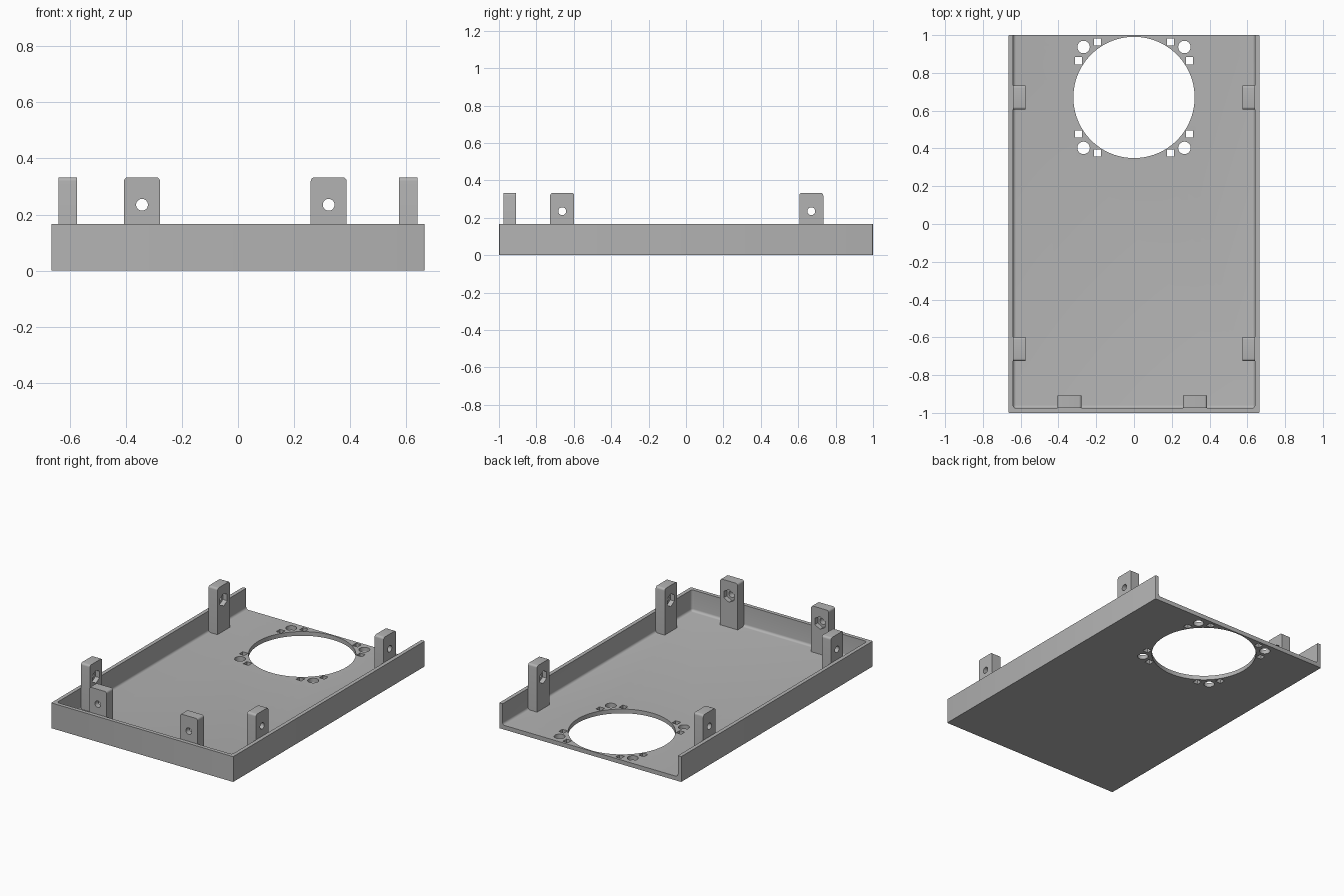
import bpy, bmesh
from math import pi, radians
from mathutils import Matrix, Vector

cube = bpy.data.objects.get("Cube")
if cube:
    bpy.data.objects.remove(cube, do_unlink=True)

HALF_X, HALF_Y, WALL, FLOOR, RIM = 0.665, 1.0, 0.025, 0.028, 0.167

grey = bpy.data.materials.new("plain grey")
grey.use_nodes = True
grey.diffuse_color = (0.45, 0.45, 0.45, 1)
grey.node_tree.nodes["Principled BSDF"].inputs["Base Color"].default_value = (0.45, 0.45, 0.45, 1)


def finish(name, bm, matrix=Matrix()):
    mesh = bpy.data.meshes.new(name)
    bmesh.ops.recalc_face_normals(bm, faces=bm.faces)
    bm.transform(matrix)
    bm.to_mesh(mesh)
    bm.free()
    mesh.materials.append(grey)
    obj = bpy.data.objects.new(name, mesh)
    bpy.context.collection.objects.link(obj)
    return obj


def box(name, lo, hi, radius=0, rounded=None, segments=5, matrix=Matrix()):
    """Box between two corners; edges passing the rounded test get a fillet."""
    bm = bmesh.new()
    lo, hi = Vector(lo), Vector(hi)
    size = hi - lo
    bmesh.ops.create_cube(bm, size=1)
    bm.transform(Matrix.Translation((lo + hi) / 2) @ Matrix.Diagonal((*size, 1)))
    if rounded:
        edges = [e for e in bm.edges if rounded(e.verts[0].co, e.verts[1].co)]
        bmesh.ops.bevel(bm, geom=edges, offset=radius, segments=segments,
                        profile=0.5, affect='EDGES')
    return finish(name, bm, matrix)


def rod(radius, depth, sides, matrix):
    bm = bmesh.new()
    bmesh.ops.create_cone(bm, cap_ends=True, segments=sides, radius1=radius,
                          radius2=radius, depth=depth)
    return finish("cutter", bm, matrix)


def cut(obj, cutters):
    bpy.context.view_layer.objects.active = obj
    for cutter in cutters:
        cutter.hide_render = True
        mod = obj.modifiers.new("cut", 'BOOLEAN')
        mod.operation, mod.solver, mod.object = 'DIFFERENCE', 'EXACT', cutter
        bpy.ops.object.modifier_apply(modifier=mod.name)
        bpy.data.objects.remove(cutter, do_unlink=True)


def smooth(obj):
    bpy.ops.object.select_all(action='DESELECT')
    obj.select_set(True)
    bpy.context.view_layer.objects.active = obj
    bpy.ops.object.shade_smooth_by_angle(angle=radians(30))


# Open-backed tray with filleted inside edges
tray = box("tray", (-HALF_X, -HALF_Y, 0), (HALF_X, HALF_Y, RIM), 0.005,
           lambda a, b: abs(a.z - b.z) > 0.1, 3)
inner_x, inner_y = HALF_X - WALL, HALF_Y - WALL


def inside_edge(a, b):
    upright = abs(a.z - b.z) > 0.1 and a.y < 0
    along_floor = max(a.z, b.z) < 0.1 and min(a.y, b.y) < 0
    return upright or along_floor


cavity = box("cutter", (-inner_x, -inner_y, FLOOR), (inner_x, HALF_Y + 0.2, RIM + 0.2),
             0.016, inside_edge)
cut(tray, [cavity])

# Fan opening, screw holes and square slots
FAN_Y = 0.67
cutters = [rod(0.321, 0.2, 96, Matrix.Translation((0, FAN_Y, 0)))]
for sx in (-1, 1):
    for sy in (-1, 1):
        cutters.append(rod(0.033, 0.2, 32, Matrix.Translation((sx * 0.267, FAN_Y + sy * 0.267, 0))))
        for dx, dy in ((0.193, 0.294), (0.293, 0.194)):
            x, y, h = sx * dx, FAN_Y + sy * dy, 0.019
            cutters.append(box("cutter", (x - h, y - h, -0.1), (x + h, y + h, 0.1)))
cut(tray, cutters)
smooth(tray)


# Mounting tabs: screw hole with a hexagonal nut pocket on the inner side
def tab(name, location, angle):
    place = Matrix.Translation(location) @ Matrix.Rotation(angle, 4, 'Z')
    width, depth, top, hole_z = 0.064, 0.066, 0.333, 0.235
    obj = box(name, (-width, 0, FLOOR - 0.01), (width, depth, top), 0.014,
              lambda a, b: min(a.z, b.z) > 0.3 and abs(a.y - b.y) > 0.01, 5, place)
    along_y = Matrix.Rotation(pi / 2, 4, 'X')
    hole = rod(0.021, 0.4, 32, place @ Matrix.Translation((0, 0, hole_z)) @ along_y)
    pocket = rod(0.042, 0.06, 6, place @ Matrix.Translation((0, depth, hole_z)) @ along_y)
    cut(obj, [hole, pocket])
    smooth(obj)


for side, x in (("right", -0.342), ("left", 0.323)):
    tab("front_tab_" + side, (x, -inner_y, 0), 0)
for side, sx in (("right", -1), ("left", 1)):
    for end, y in (("front", -0.662), ("rear", 0.67)):
        tab(f"side_tab_{end}_{side}", (sx * inner_x, y, 0), sx * pi / 2)
